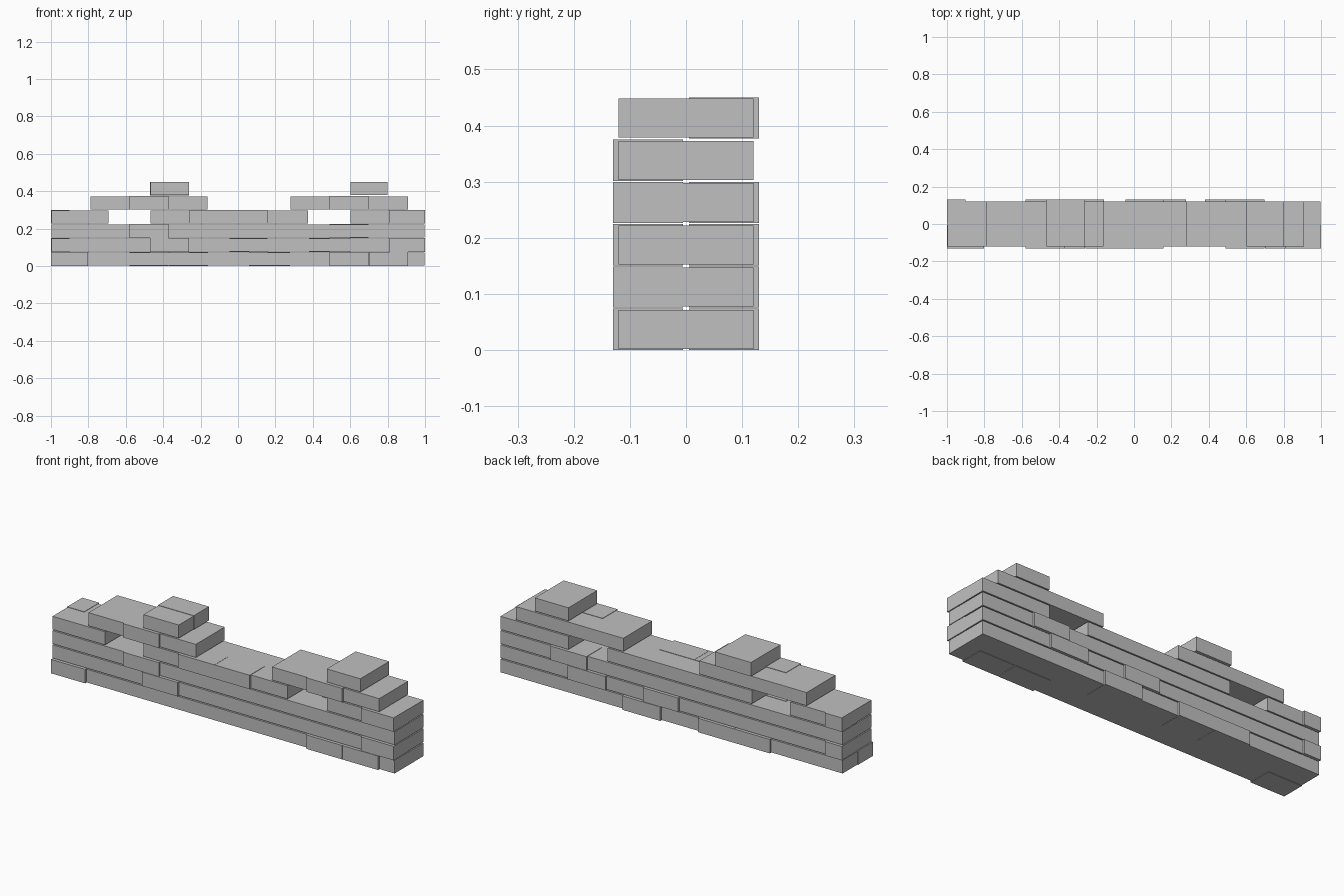
import bpy, bmesh
from mathutils import Matrix

if "Cube" in bpy.data.objects:
    bpy.data.objects.remove(bpy.data.objects["Cube"])

stone = bpy.data.materials.new("grey_stone")
stone.diffuse_color = (0.53, 0.53, 0.53, 1)
stone.use_nodes = True
stone.node_tree.nodes["Principled BSDF"].inputs["Base Color"].default_value = stone.diffuse_color

PITCH = 0.0753          # height of one course


def box(name, x0, x1, y0, y1, z0, z1):
    mesh = bpy.data.meshes.new(name)
    bm = bmesh.new()
    m = (Matrix.Translation(((x0 + x1) / 2, (y0 + y1) / 2, (z0 + z1) / 2))
         @ Matrix.Diagonal((x1 - x0, y1 - y0, z1 - z0, 1)))
    bmesh.ops.create_cube(bm, size=1, matrix=m)
    bm.to_mesh(mesh)
    bm.free()
    mesh.materials.append(stone)
    ob = bpy.data.objects.new(name, mesh)
    bpy.context.collection.objects.link(ob)


# each course: full-depth runs, proud front bricks, proud back bricks
courses = [
    ([(-1, 1)],
     [(-1, -0.80), (0.49, 0.70), (0.70, 0.91)],
     [(-0.58, -0.37), (-0.37, -0.16), (0.06, 0.28)]),
    ([(-1, 1)],
     [(-0.47, -0.26), (0.81, 1)],
     [(-1, -0.90), (-0.045, 0.16), (0.38, 0.60)]),
    ([(-1, 1)],
     [(-0.58, -0.37)],
     [(0.49, 0.70)]),
    ([(-1, -0.69), (-0.47, 0.375), (0.60, 1)],
     [(-0.26, -0.045), (-0.045, 0.16), (0.81, 1)],
     [(-1, -0.90)]),
    ([(-0.79, -0.16), (0.28, 0.91)],
     [(-0.58, -0.37), (0.49, 0.70)],
     []),
    ([(-0.47, -0.26), (0.60, 0.80)],
     [],
     [(-0.47, -0.26)]),
]

for i, (runs, front, back) in enumerate(courses):
    z = i * PITCH
    for a, b in runs:
        box("stone_run", a + 0.002, b - 0.002, -0.12, 0.12, z + 0.002, z + 0.0715)
    for a, b in front:
        box("front_brick", a, b - 0.001, -0.13, -0.005, z, z + 0.0735)
    for a, b in back:
        box("back_brick", a, b - 0.001, 0.005, 0.13, z, z + 0.0735)
